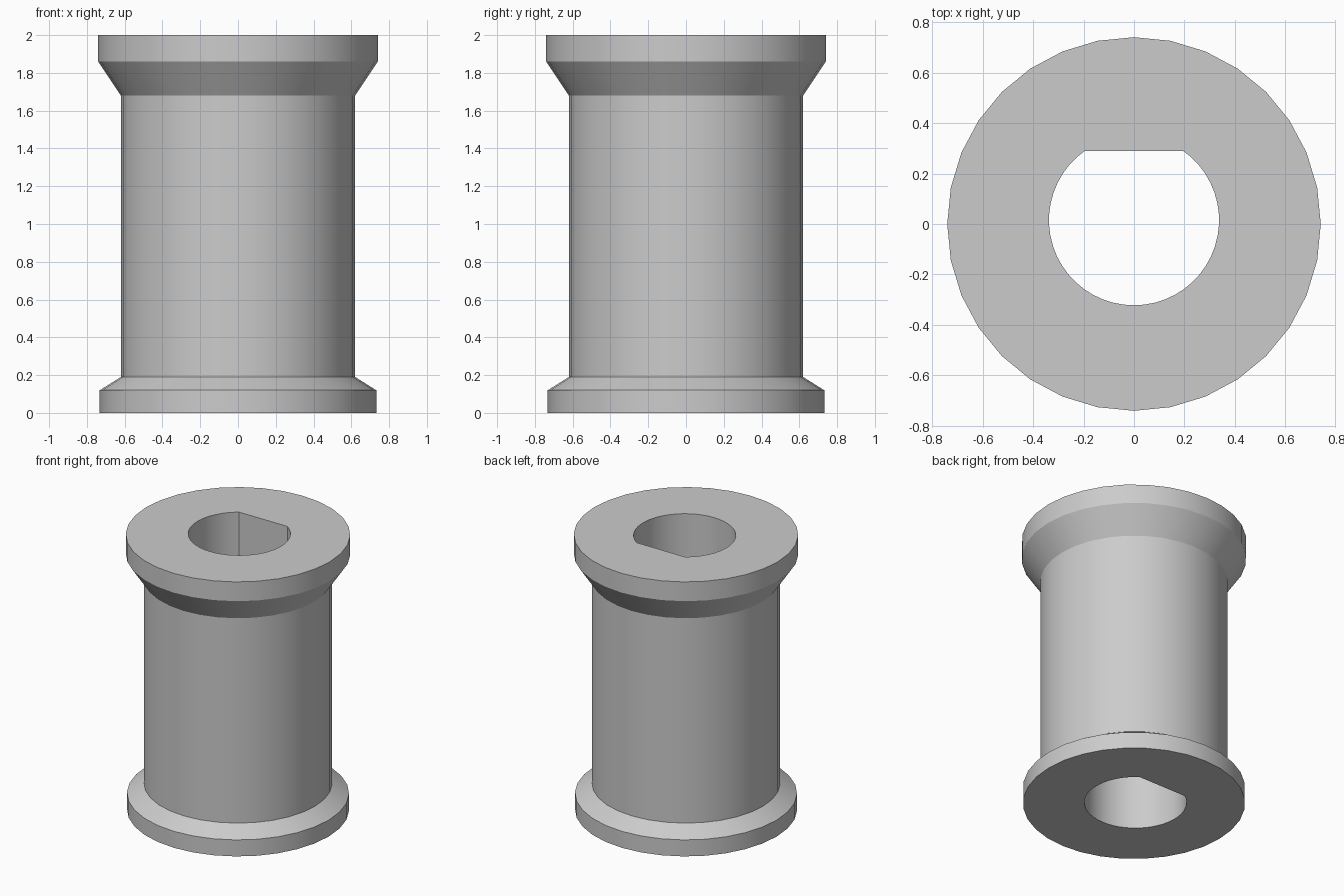
import bpy
import bmesh
import math

cube = bpy.data.objects.get("Cube")
if cube:
    bpy.data.objects.remove(cube, do_unlink=True)

grey = bpy.data.materials.new("plain grey")
grey.use_nodes = True
colour = (0.6, 0.6, 0.6, 1.0)
grey.diffuse_color = colour
grey.node_tree.nodes["Principled BSDF"].inputs["Base Color"].default_value = colour


def stack_rings(name, rings):
    """Skin a stack of equal-length point rings and cap both ends."""
    bm = bmesh.new()
    loops = [[bm.verts.new(p) for p in ring] for ring in rings]
    n = len(loops[0])
    for low, high in zip(loops, loops[1:]):
        for i in range(n):
            j = (i + 1) % n
            bm.faces.new((low[i], low[j], high[j], high[i]))
    bm.faces.new(loops[0][::-1])
    bm.faces.new(loops[-1])
    bmesh.ops.recalc_face_normals(bm, faces=bm.faces)
    mesh = bpy.data.meshes.new(name)
    bm.to_mesh(mesh)
    bm.free()
    mesh.materials.append(grey)
    obj = bpy.data.objects.new(name, mesh)
    bpy.context.collection.objects.link(obj)
    return obj


# Flanged body: turned profile of radius and height
SIDES = 32
profile = [(0.732, 0), (0.732, 0.12), (0.62, 0.19),
           (0.62, 1.68), (0.74, 1.86), (0.74, 2)]
angles = [2 * math.pi * i / SIDES for i in range(SIDES)]
body = stack_rings("flanged_bushing", [
    [(r * math.cos(a), r * math.sin(a), z) for a in angles] for r, z in profile])

# D-shaped bore: an arc closed by a flat at the back
RADIUS, CENTRE_Y, FLAT_Y, STEPS = 0.337, 0.015, 0.29, 40
corner = math.asin((FLAT_Y - CENTRE_Y) / RADIUS)
start = math.pi - corner
sweep = math.pi + 2 * corner
arc = [start + sweep * i / STEPS for i in range(STEPS + 1)]
cutter = stack_rings("bore_cutter", [
    [(RADIUS * math.cos(a), CENTRE_Y + RADIUS * math.sin(a), z) for a in arc]
    for z in (-0.2, 2.2)])
cutter.hide_render = True

cut = body.modifiers.new("bore", "BOOLEAN")
cut.operation = "DIFFERENCE"
cut.solver = "EXACT"
cut.object = cutter

bpy.ops.object.select_all(action="DESELECT")
body.select_set(True)
bpy.context.view_layer.objects.active = body
bpy.ops.object.modifier_apply(modifier=cut.name)
bpy.data.objects.remove(cutter, do_unlink=True)

# Smooth round walls, sharp rims
bpy.ops.object.shade_smooth_by_angle(angle=math.radians(25))
